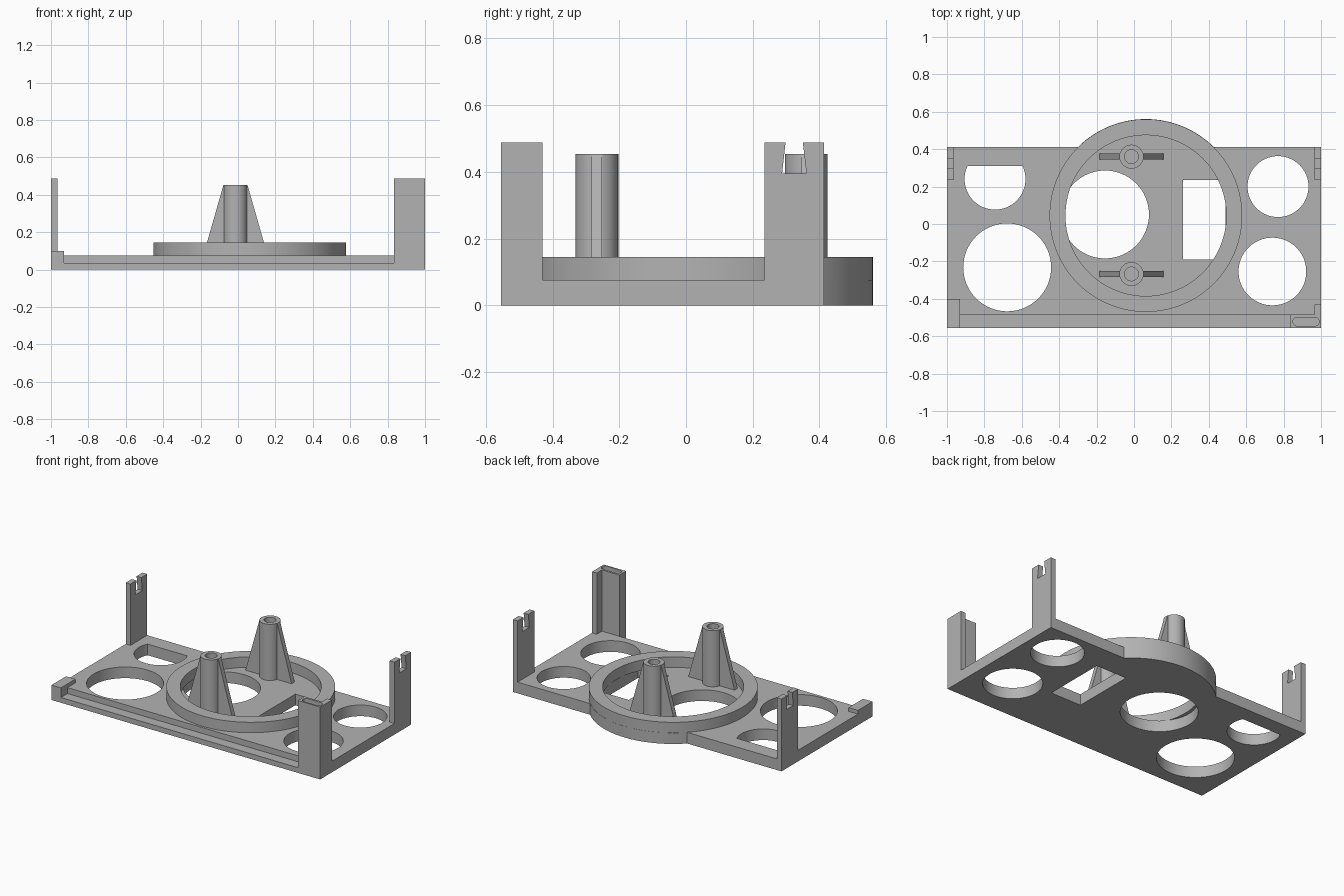
import bpy, bmesh, math
from mathutils import Vector

if "Cube" in bpy.data.objects:
    bpy.data.objects.remove(bpy.data.objects["Cube"], do_unlink=True)

grey = bpy.data.materials.new("plain grey")
grey.use_nodes = True
COLOUR = (0.45, 0.45, 0.45, 1)
grey.diffuse_color = COLOUR
grey.node_tree.nodes["Principled BSDF"].inputs["Base Color"].default_value = COLOUR


def prism(name, outline, start, end, axis="z"):
    """Extrude an outline: xy along z, yz along x, or xz along y."""
    place = {"z": lambda a, b, t: (a, b, t),
             "x": lambda a, b, t: (t, a, b),
             "y": lambda a, b, t: (a, t, b)}[axis]
    bm = bmesh.new()
    face = bm.faces.new([bm.verts.new(place(a, b, start)) for a, b in outline])
    ext = bmesh.ops.extrude_face_region(bm, geom=[face])
    moved = [v for v in ext["geom"] if isinstance(v, bmesh.types.BMVert)]
    bmesh.ops.translate(bm, verts=moved, vec=Vector(place(0, 0, end - start)))
    bmesh.ops.recalc_face_normals(bm, faces=bm.faces)
    mesh = bpy.data.meshes.new(name)
    bm.to_mesh(mesh)
    bm.free()
    mesh.materials.append(grey)
    obj = bpy.data.objects.new(name, mesh)
    bpy.context.collection.objects.link(obj)
    return obj


def rect(x0, x1, y0, y1):
    return [(x0, y0), (x1, y0), (x1, y1), (x0, y1)]


def circle(x, y, r, n=64):
    return [(x + r * math.cos(math.tau * i / n), y + r * math.sin(math.tau * i / n))
            for i in range(n)]


def slot(x0, x1, y, r, n=10):
    arc = [math.pi * (i / n - 0.5) for i in range(n + 1)]
    return ([(x1 - r + r * math.cos(a), y + r * math.sin(a)) for a in arc] +
            [(x0 + r - r * math.cos(a), y - r * math.sin(a)) for a in arc])


def activate(obj):
    bpy.ops.object.select_all(action="DESELECT")
    obj.select_set(True)
    bpy.context.view_layer.objects.active = obj


def combine(obj, other, operation="DIFFERENCE"):
    mod = obj.modifiers.new("combine", "BOOLEAN")
    mod.operation, mod.solver, mod.object = operation, "EXACT", other
    activate(obj)
    bpy.ops.object.modifier_apply(modifier=mod.name)
    bpy.data.objects.remove(other, do_unlink=True)


def cut(obj, outline, start, end, axis="z"):
    combine(obj, prism("cutter", outline, start, end, axis))


FLOOR, RING_TOP, POST_TOP, STAND_TOP = 0.075, 0.145, 0.487, 0.453
FRONT, BACK = -0.555, 0.413
CX, CY = 0.0635, 0.045

# Base plate with the round bulge at the back
plate = prism("base_plate", rect(-1, 1, FRONT, BACK), 0, FLOOR)
combine(plate, prism("bulge", circle(CX, CY, 0.516, 128), 0, FLOOR), "UNION")

# Openings through the plate
for x, y, r in [(-0.155, 0.051, 0.235), (-0.678, -0.232, 0.235),
                (0.77, 0.2, 0.163), (0.74, -0.254, 0.181)]:
    cut(plate, circle(x, y, r), -0.1, 0.2)
cut(plate, rect(0.262, 0.49, -0.19, 0.235), -0.1, 0.2)
flat_top = [(x, min(y, 0.31)) for x, y in circle(-0.743, 0.24, 0.163)]
half = [p for p in flat_top if p[1] < 0.31]
edge = math.sqrt(0.163 ** 2 - 0.07 ** 2)
left_side = [p for p in half if p[1] > 0.24 and p[0] < -0.743]
right_side = [p for p in half if p[1] >= 0.24 and p[0] > -0.743]
lower = [p for p in half if p not in left_side and p not in right_side]
cut(plate, right_side + [(-0.743 + edge, 0.31), (-0.743 - edge, 0.31)]
    + left_side + lower, -0.1, 0.2)

# Step along the front edge
cut(plate, rect(-0.93, 0.835, -0.7, -0.485), 0.035, 0.2)

# Raised ring
ring = prism("raised_ring", circle(CX, CY, 0.515, 128), FLOOR, RING_TOP)
cut(ring, circle(CX, CY, 0.43, 128), 0, 0.3)

# Hollow stands with tapering fins
stands = []
SX, SR = -0.0135, 0.064
for name, y in [("front_stand", -0.267), ("back_stand", 0.36)]:
    stand = prism(name, circle(SX, y, SR, 48), FLOOR, STAND_TOP)
    fins = [(SX - 0.172, FLOOR), (SX + 0.172, FLOOR),
            (SX + SR, STAND_TOP), (SX - SR, STAND_TOP)]
    combine(stand, prism("fins", fins, y - 0.016, y + 0.016, "y"), "UNION")
    cut(stand, circle(SX, y, 0.037, 32), 0.1, 0.6)
    stands.append(stand)

# Notched back posts
notch = [(0.288, 0.395), (0.361, 0.395), (0.343, 0.55), (0.305, 0.55)]
for name, x0, x1 in [("right_back_post", -1, -0.965), ("left_back_post", 0.965, 1)]:
    post = prism(name, rect(x0, x1, 0.235, BACK), FLOOR, POST_TOP)
    cut(post, notch, x0 - 0.1, x1 + 0.1, "x")

# Angled front post with a shallow slot in its top
corner = [(0.835, FRONT), (1, FRONT), (1, -0.43), (0.965, -0.43),
          (0.965, -0.485), (0.835, -0.485)]
front_post = prism("left_front_post", corner, FLOOR, POST_TOP)
cut(front_post, slot(0.85, 0.99, -0.522, 0.023), POST_TOP - 0.03, 0.6)

# Small stop at the other front corner
prism("right_front_stop", rect(-1, -0.93, FRONT, -0.4), FLOOR, 0.1)

# Smooth the round walls
for obj in [plate, ring] + stands + [front_post]:
    activate(obj)
    bpy.ops.object.shade_smooth_by_angle(angle=math.radians(25))
